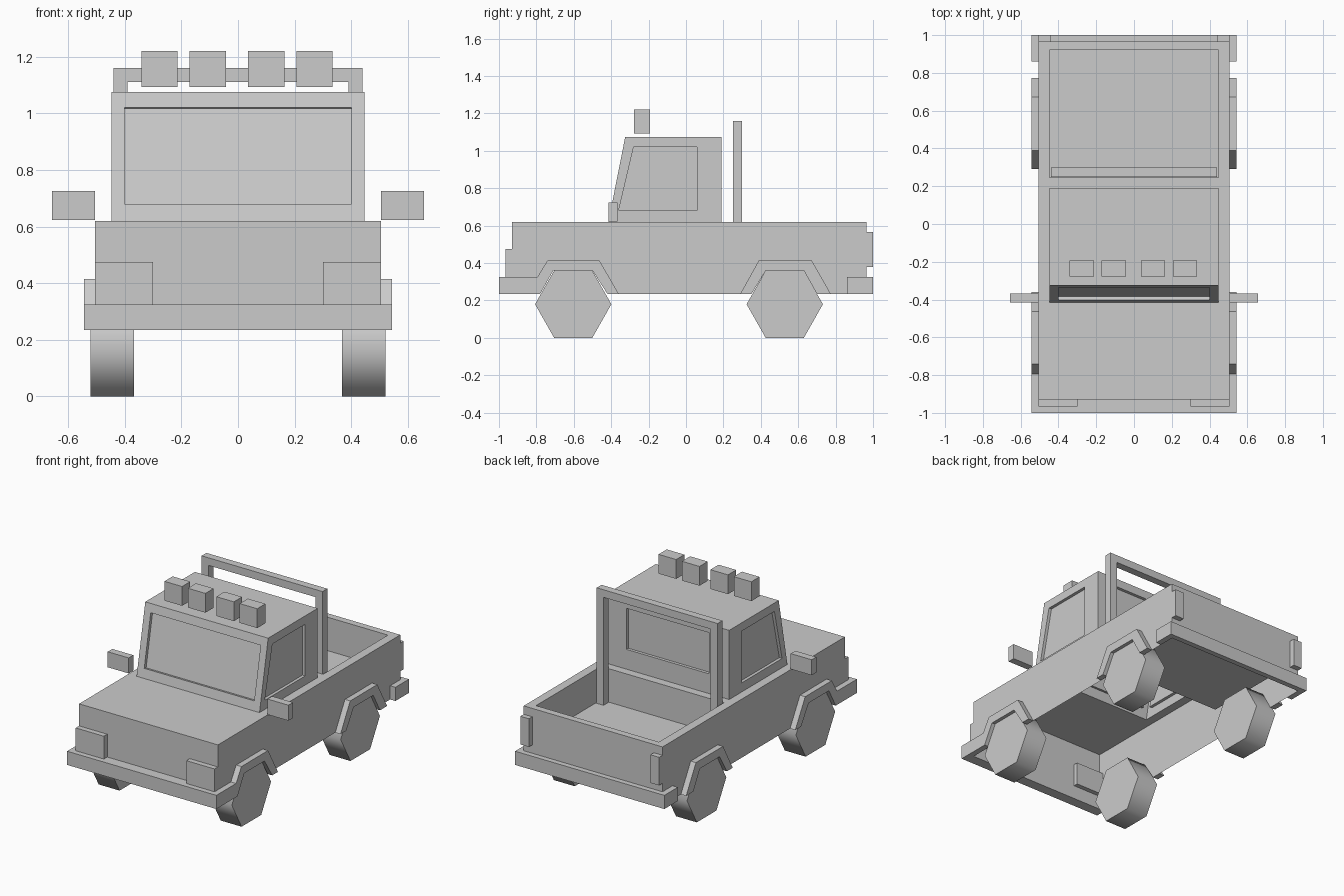
import bpy, bmesh, math
from mathutils import Vector

if "Cube" in bpy.data.objects:
    bpy.data.objects.remove(bpy.data.objects["Cube"])


def shell(name, polys):
    """Object from a list of polygons, welded and with outward normals."""
    bm = bmesh.new()
    for p in polys:
        bm.faces.new([bm.verts.new(c) for c in p])
    bmesh.ops.remove_doubles(bm, verts=bm.verts, dist=0.0005)
    bmesh.ops.recalc_face_normals(bm, faces=bm.faces)
    me = bpy.data.meshes.new(name)
    bm.to_mesh(me)
    bm.free()
    ob = bpy.data.objects.new(name, me)
    bpy.context.collection.objects.link(ob)
    return ob


def prism(name, profile, a, b, place):
    """Extrude a 2D profile from a to b; place(u, v, t) gives the 3D point."""
    lo = [place(u, v, a) for u, v in profile]
    hi = [place(u, v, b) for u, v in profile]
    n = len(profile)
    sides = [[lo[i], lo[(i + 1) % n], hi[(i + 1) % n], hi[i]] for i in range(n)]
    return shell(name, [lo, hi] + sides)


def side_on(u, v, t):
    return (t, u, v)


def front_on(u, v, t):
    return (u, t, v)


def plan(u, v, t):
    return (u, v, t)


def box(name, x0, x1, y0, y1, z0, z1):
    return prism(name, [(x0, y0), (x1, y0), (x1, y1), (x0, y1)], z0, z1, plan)


def window_wall(outer, inner, depth):
    """Wall with a recessed pane: frame, reveals and glass."""
    pane = [tuple(Vector(p) + Vector(depth)) for p in inner]
    polys = [pane]
    for i in range(4):
        j = (i + 1) % 4
        polys.append([outer[i], outer[j], inner[j], inner[i]])
        polys.append([inner[i], inner[j], pane[j], pane[i]])
    return polys


W, C = 0.505, 0.447            # half widths of body and cab
BOT, DECK, FLOOR = 0.235, 0.62, 0.40

# Body: open-bottomed shell with wheel arches, hood, cab opening and bed
ys = [-0.93, -0.415, 0.19, 0.245, 0.92, 0.965]
xs = [-W, -C, C, W]
arches = [(0.70, BOT), (0.63, 0.36), (0.426, 0.36), (0.35, BOT),
          (-0.42, BOT), (-0.50, 0.36), (-0.71, 0.36), (-0.78, BOT)]
side = [(ys[0], BOT)] + [(y, DECK) for y in ys] + [(ys[-1], BOT)] + arches
polys = [[(x, y, z) for y, z in side] for x in (-W, W)]
for y in (ys[0], ys[-1]):
    polys.append([(-W, y, BOT)] + [(x, y, DECK) for x in xs] + [(W, y, BOT)])
for i in range(5):
    for k in range(3):
        if k == 1 and i in (1, 3):
            continue
        polys.append([(xs[k], ys[i], DECK), (xs[k + 1], ys[i], DECK),
                      (xs[k + 1], ys[i + 1], DECK), (xs[k], ys[i + 1], DECK)])
bed = [(-C, ys[3]), (C, ys[3]), (C, ys[4]), (-C, ys[4])]
polys.append([(x, y, FLOOR) for x, y in bed])
for i in range(4):
    p, q = bed[i], bed[(i + 1) % 4]
    polys.append([(*p, DECK), (*q, DECK), (*q, FLOOR), (*p, FLOOR)])
shell("body", polys)

# Cab with recessed windows
TOP, yf, yr = 1.075, -0.325, 0.19
ws = lambda z: -0.415 + 0.09 * (z - DECK) / (TOP - DECK)   # windscreen slope
corners = [(-1, 0), (1, 0), (1, 1), (-1, 1)]
zo, zw, zr = (DECK, TOP), (0.68, 1.02), (0.75, 1.02)
polys = [[(-C, yf, TOP), (C, yf, TOP), (C, yr, TOP), (-C, yr, TOP)]]
polys += window_wall([(s * C, ws(zo[k]), zo[k]) for s, k in corners],
                     [(s * 0.40, ws(zw[k]), zw[k]) for s, k in corners],
                     (0, 0.02, -0.004))
polys += window_wall([(s * C, yr, zo[k]) for s, k in corners],
                     [(s * 0.30, yr, zr[k]) for s, k in corners],
                     (0, -0.02, 0))
for s in (-1, 1):
    polys += window_wall(
        [(s * C, y, z) for y, z in ((-0.415, DECK), (yr, DECK), (yr, TOP), (yf, TOP))],
        [(s * C, y, z) for y, z in ((-0.36, 0.68), (0.06, 0.68), (0.06, 1.02), (-0.28, 1.02))],
        (-s * 0.02, 0, 0))
shell("cab", polys)

# Bumpers
box("front_bumper", -W, W, -1.0, -0.93, BOT, 0.325)
box("rear_bumper", -W, W, 0.965, 1.0, BOT, 0.325)

# Parts repeated on both sides
front_flare = [(-1, BOT), (-1, 0.325), (-0.795, 0.325), (-0.74, 0.415),
               (-0.463, 0.415), (-0.36, BOT), (-0.42, BOT), (-0.50, 0.36),
               (-0.71, 0.36), (-0.78, BOT)]
rear_flare = [(0.29, BOT), (0.39, 0.415), (0.672, 0.415), (0.774, BOT),
              (0.70, BOT), (0.63, 0.36), (0.426, 0.36), (0.35, BOT)]
for s, label in ((-1, "left"), (1, "right")):
    prism(f"front_flare_{label}", front_flare, s * W, s * 0.543, side_on)
    prism(f"rear_flare_{label}", rear_flare, s * W, s * 0.543, side_on)
    box(f"rear_bumper_end_{label}", s * W, s * 0.543, 0.86, 1.0, BOT, 0.325)
    box(f"headlight_{label}", s * 0.30, s * W, -0.965, -0.90, 0.325, 0.475)
    box(f"taillight_{label}", s * 0.442, s * W, 0.965, 1.0, 0.38, 0.565)
    box(f"mirror_{label}", s * W, s * 0.657, -0.415, -0.367, 0.623, 0.725)
    # Six-sided wheels, smooth around the tread
    for end, yc in (("front", -0.603), ("rear", 0.528)):
        hexagon = [(yc + 0.204 * math.cos(i * math.pi / 3),
                    0.18 + 0.2078 * math.sin(i * math.pi / 3)) for i in range(6)]
        wheel = prism(f"{end}_wheel_{label}", hexagon, s * 0.368, s * 0.52, side_on)
        wheel.data.shade_smooth()
        wheel.data.set_sharp_from_angle(angle=math.radians(70))

# Roll bar standing in the bed
prism("roll_bar", [(-0.44, FLOOR), (-0.44, 1.16), (0.44, 1.16), (0.44, FLOOR),
                   (0.39, FLOOR), (0.39, 1.11), (-0.39, 1.11), (-0.39, FLOOR)],
      0.25, 0.30, front_on)

# Roof lamps
for i, x in enumerate((-0.277, -0.107, 0.10, 0.27)):
    box(f"roof_lamp_{i + 1}", x - 0.064, x + 0.064, -0.277, -0.192, 1.093, 1.22)
